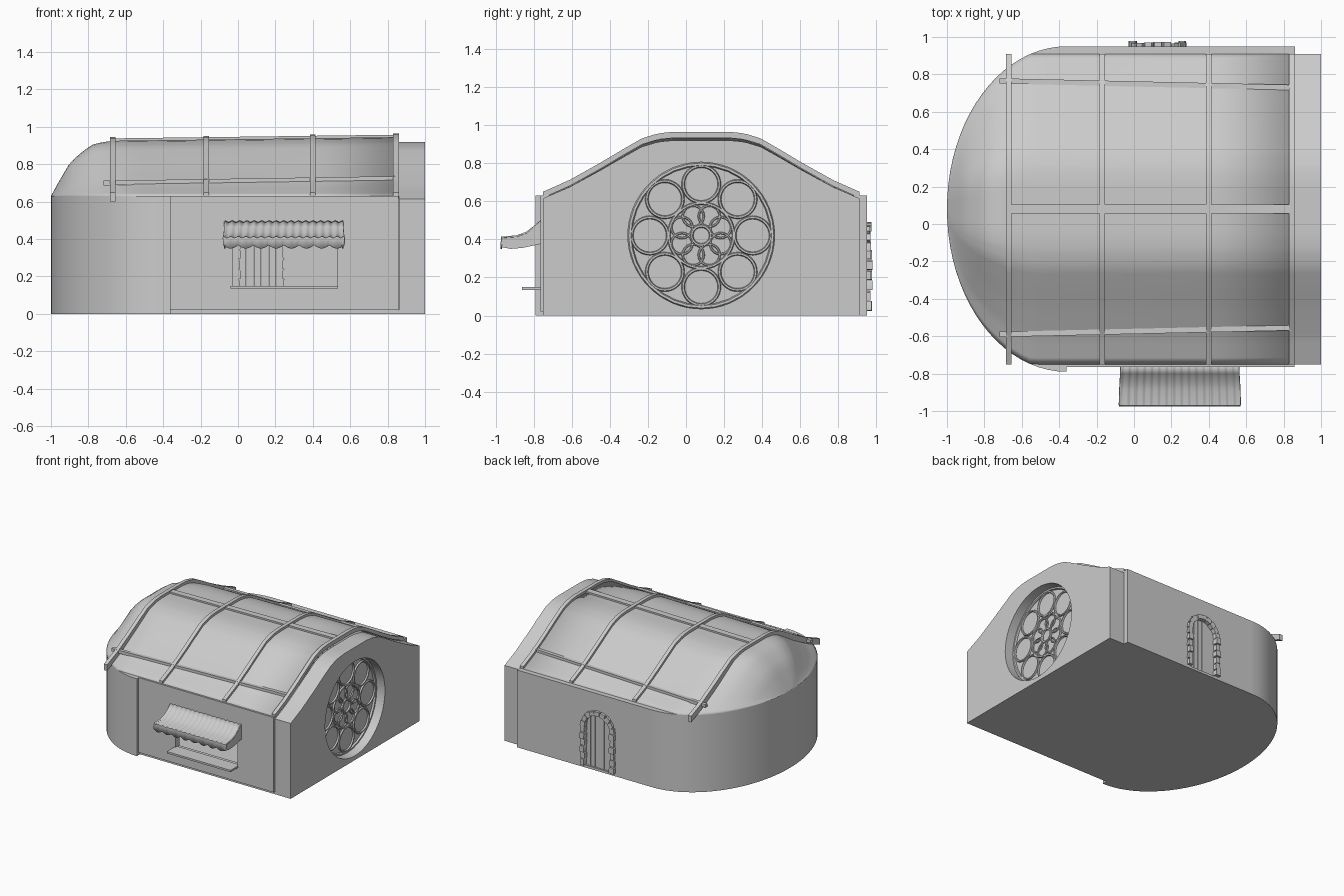
import bpy, bmesh, math, random
from math import sin, cos, pi, sqrt

random.seed(4)
cube = bpy.data.objects.get("Cube")
if cube:
    bpy.data.objects.remove(cube, do_unlink=True)

grey = bpy.data.materials.new("stone_grey")
grey.use_nodes = True
grey.diffuse_color = (0.6, 0.6, 0.6, 1)
grey.node_tree.nodes["Principled BSDF"].inputs["Base Color"].default_value = (0.6, 0.6, 0.6, 1)

MID = 0.08      # centre line of the hall in y
HALF = 0.83     # half width of the roof
APSE_X = -0.36  # where the round end begins


def finish(obj, angle=35):
    """Give the object its colour and smooth its gentle edges."""
    obj.data.materials.clear()
    obj.data.materials.append(grey)
    bpy.ops.object.select_all(action='DESELECT')
    obj.select_set(True)
    bpy.context.view_layer.objects.active = obj
    bpy.ops.object.shade_smooth_by_angle(angle=math.radians(angle))
    return obj


def build(name, verts, faces, closed=True):
    mesh = bpy.data.meshes.new(name)
    mesh.from_pydata(verts, [], faces)
    if closed:
        bm = bmesh.new()
        bm.from_mesh(mesh)
        bmesh.ops.recalc_face_normals(bm, faces=bm.faces)
        bm.to_mesh(mesh)
        bm.free()
    obj = bpy.data.objects.new(name, mesh)
    bpy.context.collection.objects.link(obj)
    return finish(obj)


def prism(name, pts, axis, a, b):
    """Extrude a flat outline along an axis from a to b."""
    place = {'x': lambda p, h: (h, p[0], p[1]),
             'y': lambda p, h: (p[0], h, p[1]),
             'z': lambda p, h: (p[0], p[1], h)}[axis]
    n = len(pts)
    verts = [place(p, a) for p in pts] + [place(p, b) for p in pts]
    faces = [tuple(range(n)), tuple(range(n, 2 * n))]
    faces += [(i, (i + 1) % n, n + (i + 1) % n, n + i) for i in range(n)]
    return build(name, verts, faces)


def box(name, x0, x1, y0, y1, z0, z1):
    return prism(name, [(x0, y0), (x1, y0), (x1, y1), (x0, y1)], 'z', z0, z1)


def sheet(name, rows, thickness):
    """Skin a grid of points and thicken it."""
    n = len(rows[0])
    faces = [(i * n + j, (i + 1) * n + j, (i + 1) * n + j + 1, i * n + j + 1)
             for i in range(len(rows) - 1) for j in range(n - 1)]
    obj = build(name, [p for r in rows for p in r], faces, closed=False)
    mod = obj.modifiers.new("thickness", 'SOLIDIFY')
    mod.thickness = thickness
    return obj


def lerp(table, t):
    for (a, fa), (b, fb) in zip(table, table[1:]):
        if t <= b:
            return fa + (fb - fa) * (t - a) / (b - a)
    return table[-1][1]


# Roof cross-section and its fall at the round end
SECTION = [(0, 1), (0.17, 1), (0.27, 0.975), (0.375, 0.89), (0.5, 0.7),
           (0.64, 0.48), (0.83, 0.2), (1, 0)]
FALL = [(-1, 0), (-0.96, 0.25), (-0.9, 0.6), (-0.83, 0.82), (-0.77, 0.95), (-0.68, 1)]
US = [-1 + i / 24 for i in range(49)]


def arc_y(x):
    return 0.87 * sqrt(max(0, 1 - ((APSE_X - x) / 0.64) ** 2))


def rise(x):
    return (0.295 + 0.013 * (x + 0.68)) * lerp(FALL, x)


def roof_z(x, y):
    return 0.63 + rise(x) * lerp(SECTION, abs(y - MID) / HALF)


def half_ellipse(a, b):
    return [(APSE_X - a * sin(pi * i / 40), MID - b * cos(pi * i / 40)) for i in range(41)]


# Floor and curved apse wall
floor_edge = half_ellipse(0.64, 0.87)
prism("floor", [(1, -0.75), (APSE_X, -0.75)] + floor_edge
      + [(0.86, 0.95), (0.86, 0.91), (1, 0.91)], 'z', 0, 0.02)
prism("apse_wall", floor_edge + half_ellipse(0.59, 0.82)[::-1], 'z', 0, 0.63)

# Front wall around the window opening
box("front_wall_below", APSE_X, 0.858, -0.765, -0.71, 0.02, 0.145)
box("front_wall_above", APSE_X, 0.858, -0.765, -0.71, 0.42, 0.63)
box("front_wall_right", APSE_X, -0.03, -0.765, -0.71, 0.145, 0.42)
box("front_wall_left", 0.53, 0.858, -0.765, -0.71, 0.145, 0.42)
box("window_sill", -0.04, 0.535, -0.86, -0.74, 0.135, 0.15)

# Back wall with an arched doorway
DOOR_X, DOOR_W, SPRING = 0.125, 0.12, 0.34
arch = [(DOOR_X - DOOR_W * cos(pi * i / 16), SPRING + DOOR_W * sin(pi * i / 16)) for i in range(17)]
doorway = [(DOOR_X - DOOR_W, 0.02)] + arch + [(DOOR_X + DOOR_W, 0.02)]
prism("back_wall", [(APSE_X, 0), (APSE_X, 0.63), (0.86, 0.63), (0.86, 0)]
      + [(DOOR_X + DOOR_W, 0)] + doorway[::-1] + [(DOOR_X - DOOR_W, 0)], 'y', 0.88, 0.95)

# Door planks and the stones around them
PLANKS = 6
for i in range(PLANKS):
    w = 2 * DOOR_W / PLANKS
    x0 = DOOR_X - DOOR_W + i * w
    x1 = x0 + w * 0.93
    top = [(x, SPRING + sqrt(max(0, DOOR_W ** 2 - (x - DOOR_X) ** 2))) for x in (x1, (x0 + x1) / 2, x0)]
    prism("door_plank", [(x0, 0.02), (x1, 0.02)] + top, 'y', 0.915, 0.935 + random.uniform(0, 0.006))


def stone(cx, cz, angle, length):
    l, w = length / 2, 0.019 + random.uniform(-0.003, 0.004)
    c, s = cos(angle), sin(angle)
    pts = [(cx + c * a - s * b, cz + s * a + c * b)
           for a, b in ((-w, -l), (w, -l), (w, l * 0.7), (w * 0.7, l), (-w * 0.7, l), (-w, l * 0.7))]
    prism("door_stone", pts, 'y', 0.875, 0.965 + random.uniform(0, 0.015))


for side in (-1, 1):
    for i in range(6):
        stone(DOOR_X + side * 0.133, 0.05 + i * 0.054, random.uniform(-0.06, 0.06), 0.05)
for i in range(9):
    t = pi * (i + 0.5) / 9
    stone(DOOR_X + 0.133 * cos(t), SPRING + 0.133 * sin(t), t, 0.044)

# Gabled end wall with a round recess
gable = [(-0.75, 0), (0.91, 0)]
gable += [(MID + HALF * u, 0.615 + 0.305 * lerp(SECTION, abs(u))) for u in US[::-1]]
end_wall = prism("end_wall", gable, 'x', 0.86, 1.0)
ROSE_Z, ROSE_R = 0.42, 0.385
rim = [(MID + ROSE_R * cos(pi * i / 32), ROSE_Z + ROSE_R * sin(pi * i / 32)) for i in range(64)]
cutter = prism("rose_cutter", rim, 'x', 0.915, 1.1)
cutter.hide_render = True
cut = end_wall.modifiers.new("recess", 'BOOLEAN')
cut.object = cutter
cut.solver = 'EXACT'
bpy.context.view_layer.objects.active = end_wall
bpy.ops.object.modifier_apply(modifier="recess")
bpy.data.objects.remove(cutter, do_unlink=True)
finish(end_wall)


# Rose window tracery
def ring(name, r, angle, radius, thick=0.009):
    bpy.ops.mesh.primitive_torus_add(
        major_radius=radius, minor_radius=thick, major_segments=32, minor_segments=6,
        location=(0.92, MID + r * cos(angle), ROSE_Z + r * sin(angle)), rotation=(0, pi / 2, 0))
    obj = bpy.context.object
    obj.name = name
    finish(obj, 60)


ring("rose_rim", 0, 0, 0.375, 0.012)
ring("rose_inner_ring", 0, 0, 0.17)
ring("rose_hub", 0, 0, 0.05)
for i in range(8):
    a = 2 * pi * i / 8
    ring("rose_outer_circle", 0.27, a, 0.095)
    ring("rose_petal", 0.11, a + pi / 8, 0.055, 0.006)

# Main roof and its rounded end
xs = [-1 + 0.64 * (1 - cos(pi / 2 * i / 20)) for i in range(21)] + [0, 0.4, 0.85]
roof = []
for x in xs:
    w = HALF if x > APSE_X else min(HALF, max(arc_y(x), 0.004))
    roof.append([(x, MID + w * u, 0.63 + rise(x) * lerp(SECTION, abs(u))) for u in US])
sheet("roof", roof, 0.015)

# Cross ribs
for x, drop in ((-0.67, 0.03), (-0.17, 0.01), (0.40, 0.01), (0.845, 0.012)):
    line = [(MID + HALF * u, roof_z(x, MID + HALF * u)) for u in US]
    band = [(y, z + 0.02) for y, z in line] + [(y, z - drop) for y, z in line[::-1]]
    prism("roof_rib", band, 'x', x - 0.015, x + 0.015)

# Long beams
for name, y0, y1, w in (("ridge_beam", 0.08, 0.08, 0.025),
                        ("front_beam", -0.59, -0.555, 0.014),
                        ("back_beam", 0.765, 0.73, 0.014)):
    verts = []
    for x, y in ((-0.72 if w < 0.02 else -0.68, y0), (0.84, y1)):
        z = roof_z(max(x, -0.68), y)
        verts += [(x, y - w, z - 0.012), (x, y + w, z - 0.012), (x, y + w, z + 0.013), (x, y - w, z + 0.013)]
    build(name, verts, [(0, 1, 2, 3), (4, 5, 6, 7)] + [(i, (i + 1) % 4, 4 + (i + 1) % 4, 4 + i) for i in range(4)])

# Rippled awning with scalloped valance and side flaps
SLOPE = [(-0.765, 0.495), (-0.80, 0.465), (-0.84, 0.435), (-0.89, 0.417), (-0.97, 0.41)]
rows = []
for i in range(97):
    t = i / 96
    ripple = 0.004 * cos(t * 2 * pi * 16)
    row = [(0.245 + (t - 0.5) * (0.63 + 0.02 * k / 4), y, z + ripple) for k, (y, z) in enumerate(SLOPE)]
    row.append((row[-1][0], -0.975, 0.368 - 0.018 * abs(sin(t * pi * 8))))
    rows.append(row[::-1])
sheet("awning", rows, 0.008)
flap = SLOPE + [(-0.975, 0.36), (-0.92, 0.35), (-0.86, 0.355), (-0.765, 0.375)]
for x in (-0.075, 0.557):
    prism("awning_flap", flap, 'x', x, x + 0.008)
